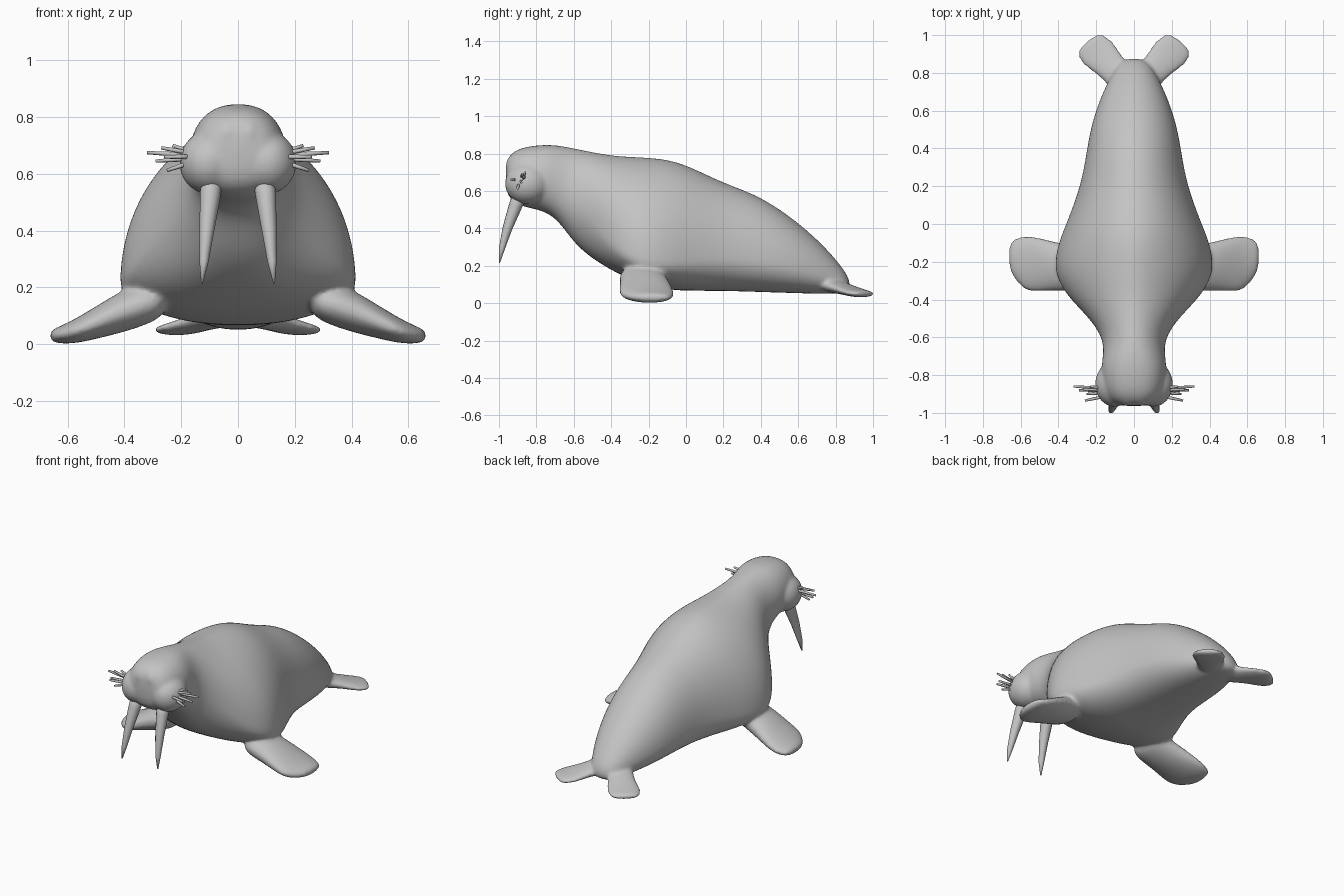
import bpy, bmesh, math
from mathutils import Vector, Matrix

cube = bpy.data.objects.get("Cube")
if cube:
    bpy.data.objects.remove(cube)

hide = bpy.data.materials.new("grey hide")
hide.use_nodes = True
GREY = (0.55, 0.55, 0.55, 1)
hide.diffuse_color = GREY
hide.node_tree.nodes["Principled BSDF"].inputs["Base Color"].default_value = GREY


def ring(bm, centre, u, v, half, up, down, sides, top=1.0, flat=1.0):
    """Closed ring whose upper and lower halves have their own height and squareness."""
    verts = []
    for i in range(sides):
        a = 2 * math.pi * i / sides
        c, s = math.cos(a), math.sin(a)
        c = math.copysign(abs(c) ** (top if s > 0 else flat), c)
        verts.append(bm.verts.new(centre + u * half * c + v * s * (up if s > 0 else down)))
    return verts


def bridge(bm, rings):
    for a, b in zip(rings, rings[1:]):
        n = len(a)
        for i in range(n):
            j = (i + 1) % n
            bm.faces.new((a[i], a[j], b[j], b[i]))
    bm.faces.new(rings[0])
    bm.faces.new(rings[-1])


def finish(name, bm):
    bmesh.ops.recalc_face_normals(bm, faces=bm.faces)
    mesh = bpy.data.meshes.new(name)
    bm.to_mesh(mesh)
    bm.free()
    mesh.materials.append(hide)
    mesh.shade_smooth()
    obj = bpy.data.objects.new(name, mesh)
    bpy.context.collection.objects.link(obj)
    return obj


def blade(bm, rows, axis_u, sign):
    """Flat flipper lofted along rows of (x, y, z, half chord, half thickness)."""
    u = Vector((axis_u[0] * sign, axis_u[1], 0)).normalized()
    bridge(bm, [ring(bm, Vector((x * sign, y, z)), u, Vector((0, 0, 1)), w, t, t, 12)
                for x, y, z, w, t in rows])


def lump(bm, centre, size):
    m = Matrix.Translation(centre) @ Matrix.Diagonal((*size, 1))
    bmesh.ops.create_icosphere(bm, subdivisions=3, radius=1, matrix=m)


def spike(bm, points, radii, sides):
    """Tapered round spike through a list of points."""
    rings = []
    for i, p in enumerate(points):
        d = points[min(i + 1, len(points) - 1)] - points[max(i - 1, 0)]
        u = d.cross(Vector((0, 1, 0.3))).normalized()
        v = u.cross(d).normalized()
        rings.append(ring(bm, p, u, v, radii[i], radii[i], radii[i], sides))
    bridge(bm, rings)


# Body and head: y, half width, bottom, top, relative height of widest level, top squareness
BODY = [
    (-0.965, 0.07, 0.61, 0.75, 0.5, 0.9), (-0.94, 0.125, 0.55, 0.80, 0.5, 0.85),
    (-0.88, 0.163, 0.515, 0.835, 0.5, 0.82), (-0.76, 0.176, 0.495, 0.85, 0.5, 0.82),
    (-0.68, 0.161, 0.44, 0.845, 0.5, 0.88), (-0.60, 0.168, 0.32, 0.83, 0.46, 1),
    (-0.50, 0.235, 0.235, 0.81, 0.36, 1.1), (-0.38, 0.36, 0.165, 0.79, 0.2, 1.2),
    (-0.25, 0.432, 0.105, 0.785, 0.17, 1.2), (-0.10, 0.405, 0.07, 0.775, 0.2, 1.15),
    (0.02, 0.352, 0.065, 0.735, 0.24, 1.05), (0.20, 0.285, 0.065, 0.645, 0.3, 1),
    (0.36, 0.255, 0.06, 0.59, 0.32, 1), (0.52, 0.23, 0.055, 0.495, 0.34, 1),
    (0.68, 0.175, 0.05, 0.365, 0.36, 1), (0.80, 0.115, 0.05, 0.24, 0.38, 1),
    (0.88, 0.06, 0.06, 0.13, 0.45, 1),
]
FRONT = [
    (0.25, -0.235, 0.15, 0.10, 0.05), (0.33, -0.235, 0.142, 0.128, 0.08),
    (0.41, -0.225, 0.115, 0.133, 0.078), (0.50, -0.215, 0.076, 0.150, 0.060),
    (0.57, -0.21, 0.047, 0.155, 0.046), (0.62, -0.19, 0.034, 0.125, 0.034),
    (0.65, -0.177, 0.03, 0.09, 0.025), (0.662, -0.17, 0.03, 0.06, 0.017),
]
HIND = [
    (0.04, 0.73, 0.11, 0.08, 0.05), (0.10, 0.81, 0.088, 0.08, 0.038),
    (0.147, 0.86, 0.072, 0.092, 0.03), (0.198, 0.912, 0.056, 0.107, 0.025),
    (0.231, 0.95, 0.05, 0.092, 0.02), (0.249, 0.969, 0.05, 0.065, 0.015),
]
bm = bmesh.new()
rings = []
for y, w, lo, hi, f, top in BODY:
    mid = lo + (hi - lo) * f
    rings.append(ring(bm, Vector((0, y, mid)), Vector((1, 0, 0)), Vector((0, 0, 1)),
                      w, hi - mid, mid - lo, 28, top, 0.8))
bridge(bm, rings)

# Flippers, whisker pads and nose are fused into the body
for s in (-1, 1):
    blade(bm, FRONT, (0, 1), s)
    blade(bm, HIND, (0.77, -0.63), s)
    lump(bm, (0.103 * s, -0.848, 0.64), (0.105, 0.122, 0.113))
    lump(bm, (0.038 * s, -0.91, 0.735), (0.04, 0.055, 0.065))
body = finish("body_with_flippers", bm)
rounding = body.modifiers.new("rounding", "SUBSURF")
rounding.levels = rounding.render_levels = 2
fuse = body.modifiers.new("fuse", "REMESH")
fuse.mode = "VOXEL"
fuse.voxel_size = 0.01
fuse.use_smooth_shade = True
soft = body.modifiers.new("soften", "SMOOTH")
soft.factor = 0.5
soft.iterations = 12

TUSK = [(0.09, -0.88, 0.60), (0.098, -0.912, 0.52), (0.11, -0.955, 0.40),
        (0.12, -0.985, 0.29), (0.127, -0.998, 0.215)]
# Whisker tips
WHISKERS = [
    (0.32, -0.86, 0.675), (0.27, -0.875, 0.692), (0.29, -0.88, 0.645),
    (0.26, -0.935, 0.66), (0.25, -0.9, 0.612), (0.23, -0.86, 0.70),
]

for side, s in (("left", 1), ("right", -1)):
    bm = bmesh.new()
    spike(bm, [Vector((x * s, y, z)) for x, y, z in TUSK],
          (0.04, 0.036, 0.026, 0.016, 0.003), 12)
    finish(side + "_tusk", bm)

    # Whiskers fan outward from the pad
    bm = bmesh.new()
    for x, y, z in WHISKERS:
        tip = Vector((x * s, y, z))
        root = Vector((0.165 * s, -0.885 + (y + 0.885) * 0.6, 0.66 + (z - 0.66) * 0.4))
        spike(bm, [root, root.lerp(tip, 0.5), tip], (0.008, 0.008, 0.006), 6)
    finish(side + "_whiskers", bm)
